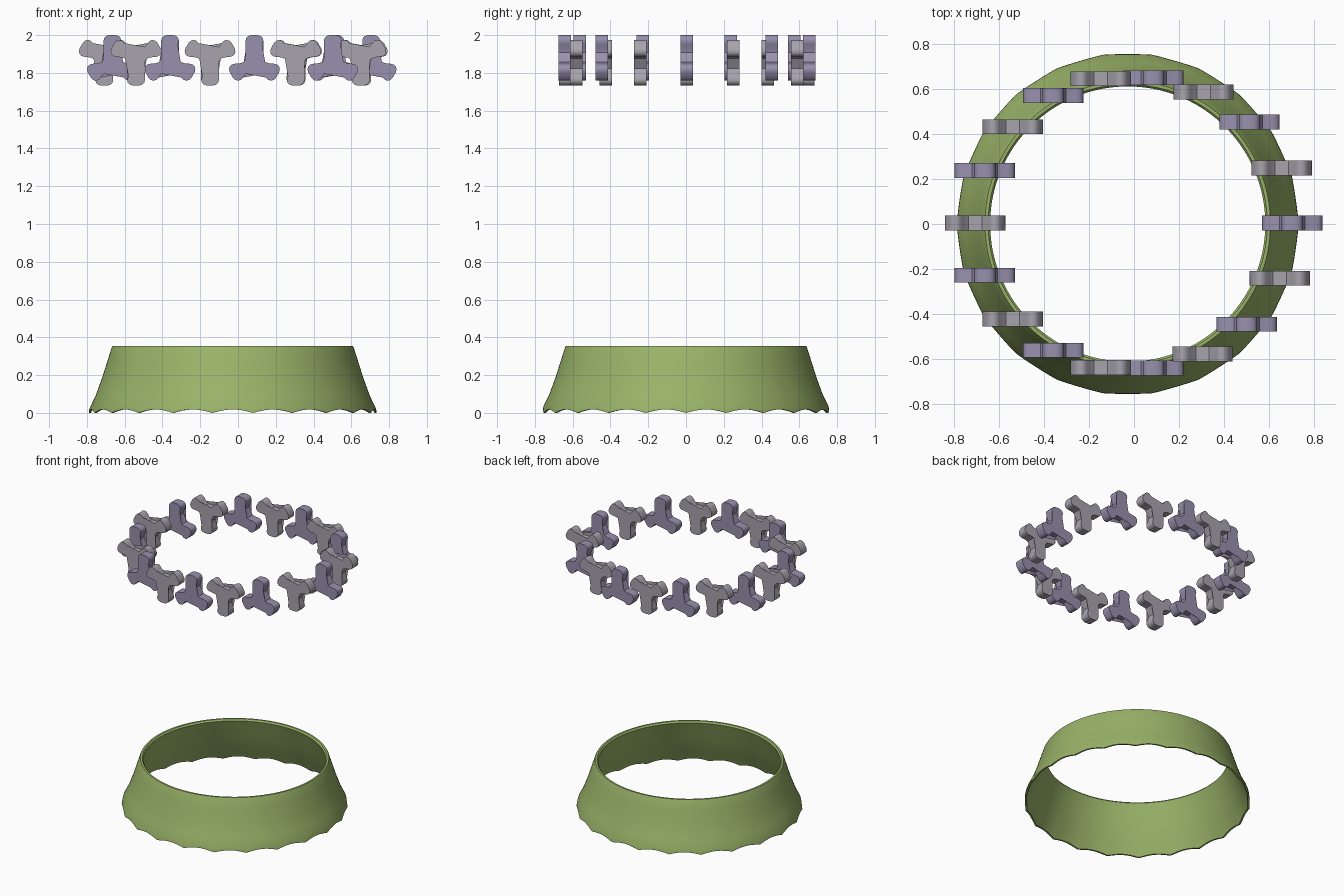
import bpy, bmesh, math
from math import sin, cos, pi, radians

if "Cube" in bpy.data.objects:
    bpy.data.objects.remove(bpy.data.objects["Cube"])


def material(name, rgb):
    m = bpy.data.materials.new(name)
    m.diffuse_color = (*rgb, 1)
    m.use_nodes = True
    m.node_tree.nodes["Principled BSDF"].inputs["Base Color"].default_value = m.diffuse_color
    return m


GREEN = material("green", (0.32, 0.45, 0.14))
VIOLET = material("violet_grey", (0.31, 0.28, 0.42))
GREY = material("light_grey", (0.39, 0.37, 0.42))


def make_object(name, bm, mat, angle):
    bmesh.ops.recalc_face_normals(bm, faces=bm.faces)
    me = bpy.data.meshes.new(name)
    bm.to_mesh(me)
    bm.free()
    me.materials.append(mat)
    ob = bpy.data.objects.new(name, me)
    bpy.context.collection.objects.link(ob)
    bpy.ops.object.select_all(action='DESELECT')
    ob.select_set(True)
    bpy.context.view_layer.objects.active = ob
    bpy.ops.object.shade_smooth_by_angle(angle=radians(angle))
    return ob


# Flared ring: closed (radius, height) section, with a scalloped lower edge
SECTION = [(0.757, 0.0), (0.755, 0.02), (0.725, 0.09), (0.69, 0.19), (0.66, 0.285),
           (0.641, 0.345), (0.636, 0.354), (0.622, 0.354), (0.613, 0.343),
           (0.635, 0.285), (0.668, 0.19), (0.708, 0.09), (0.738, 0.02), (0.745, 0.0)]
SEGMENTS, SCALLOPS = 264, 22
bm = bmesh.new()
rings = []
for i in range(SEGMENTS):
    a = 2 * pi * i / SEGMENTS
    wave = abs(sin(SCALLOPS * a / 2))
    ring = []
    for r, z in SECTION:
        fade = max(0, 1 - z / 0.12)
        rr = r + 0.005 * fade * (1 - wave)
        ring.append(bm.verts.new((-0.028 + rr * cos(a), rr * sin(a), z + 0.018 * fade * wave)))
    rings.append(ring)
n = len(SECTION)
for i in range(SEGMENTS):
    p, q = rings[i], rings[(i + 1) % SEGMENTS]
    for j in range(n):
        k = (j + 1) % n
        bm.faces.new((p[j], q[j], q[k], p[k]))
make_object("flared_ring", bm, GREEN, 50)

# Three-lobed outline: half of one lobe as (distance along, half width)
LOBE = [(0.050, 0.027), (0.072, 0.032), (0.094, 0.042), (0.112, 0.047),
        (0.126, 0.043), (0.136, 0.033), (0.141, 0.017)]
OUTLINE = LOBE + [(d, -w) for d, w in reversed(LOBE)]
DEPTH = 0.066


def three_lobe(name, x, y, z, start, mat):
    bm = bmesh.new()
    pts = []
    for t in range(3):
        a = radians(start - 120 * t)
        for d, w in OUTLINE:
            pts.append((x + d * cos(a) - w * sin(a), z + d * sin(a) + w * cos(a)))
    front = [bm.verts.new((px, y - DEPTH / 2, pz)) for px, pz in pts]
    back = [bm.verts.new((px, y + DEPTH / 2, pz)) for px, pz in pts]
    bm.faces.new(front)
    bm.faces.new(back[::-1])
    for i in range(len(pts)):
        j = (i + 1) % len(pts)
        bm.faces.new((front[i], front[j], back[j], back[i]))
    bmesh.ops.triangulate(bm, faces=[f for f in bm.faces if len(f.verts) > 4])
    make_object(name, bm, mat, 40)


# Floating circle of lobed pieces, all facing front, alternating up and down
CENTRES = [(0.705, 0.005), (0.658, 0.25), (0.515, 0.455), (0.31, 0.588), (0.087, 0.652),
           (-0.148, 0.647), (-0.36, 0.573), (-0.54, 0.433), (-0.665, 0.238), (-0.708, 0.005),
           (-0.665, -0.228), (-0.54, -0.424), (-0.36, -0.563), (-0.148, -0.64),
           (0.087, -0.642), (0.305, -0.58), (0.502, -0.447), (0.65, -0.242)]
for i, (x, y) in enumerate(CENTRES):
    if i % 2 == 0:
        three_lobe(f"lobed_piece_up_{i}", x, y, 1.859, 90, VIOLET)
    else:
        three_lobe(f"lobed_piece_down_{i}", x, y, 1.874, -90, GREY)
